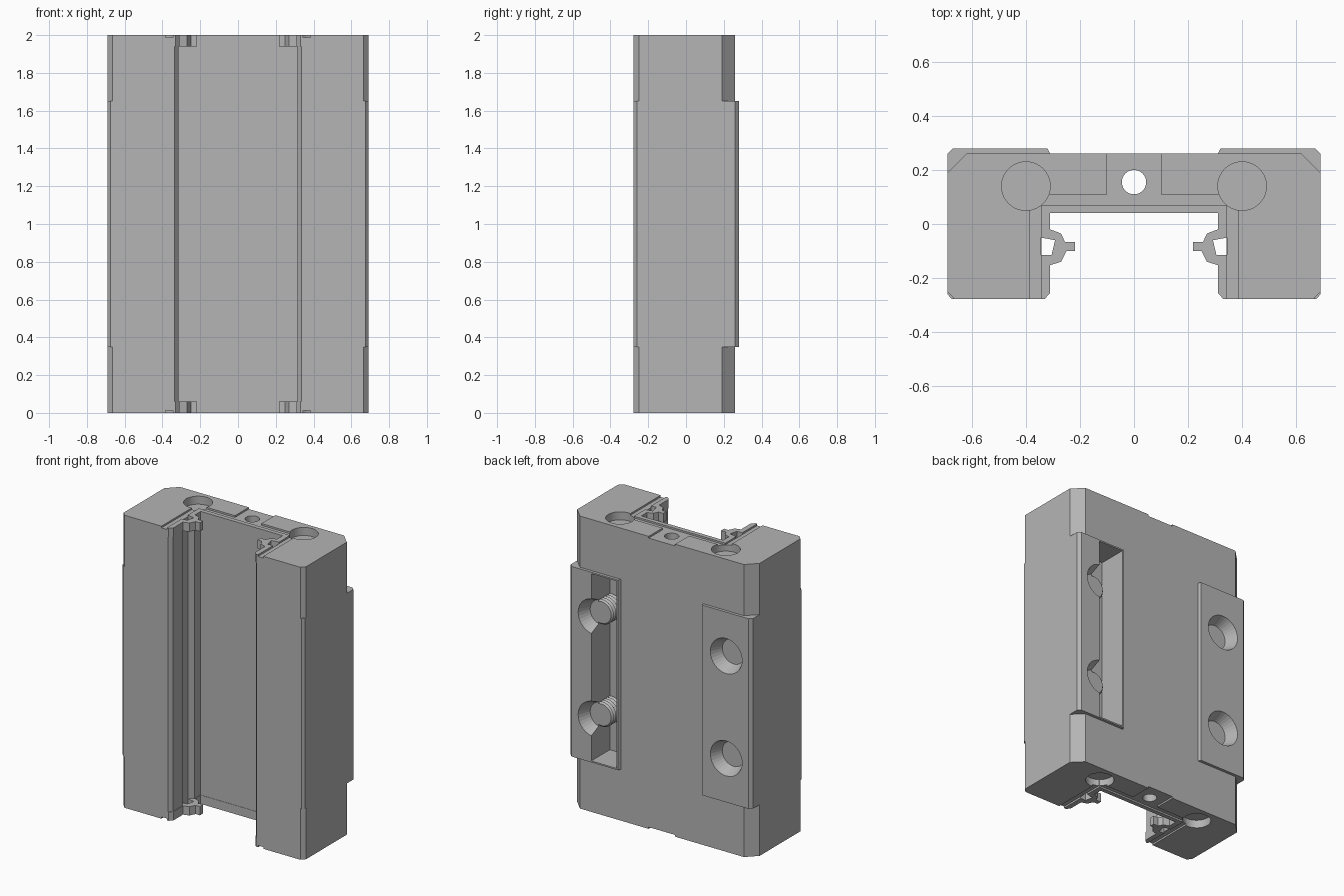
import bpy, bmesh, math

if "Cube" in bpy.data.objects:
    bpy.data.objects.remove(bpy.data.objects["Cube"])

steel = bpy.data.materials.new("light_grey")
steel.diffuse_color = (0.46, 0.46, 0.46, 1)
steel.use_nodes = True
steel.node_tree.nodes["Principled BSDF"].inputs["Base Color"].default_value = steel.diffuse_color


def finish(name, bm):
    bmesh.ops.recalc_face_normals(bm, faces=bm.faces)
    me = bpy.data.meshes.new(name)
    bm.to_mesh(me)
    bm.free()
    me.materials.append(steel)
    ob = bpy.data.objects.new(name, me)
    bpy.context.collection.objects.link(ob)
    return ob


def prism(name, pts, z0, z1):
    bm = bmesh.new()
    lo = [bm.verts.new((x, y, z0)) for x, y in pts]
    hi = [bm.verts.new((x, y, z1)) for x, y in pts]
    bm.faces.new(lo)
    bm.faces.new(hi)
    n = len(pts)
    for i in range(n):
        j = (i + 1) % n
        bm.faces.new((lo[i], lo[j], hi[j], hi[i]))
    return finish(name, bm)


def lathe_y(name, profile, cx, cz, n=32):
    # rings of (radius, y) around an axis parallel to y
    bm = bmesh.new()
    rings = [[bm.verts.new((cx + r * math.cos(2 * math.pi * i / n), y,
                            cz + r * math.sin(2 * math.pi * i / n))) for i in range(n)]
             for r, y in profile]
    for a, b in zip(rings, rings[1:]):
        for i in range(n):
            j = (i + 1) % n
            bm.faces.new((a[i], a[j], b[j], b[i]))
    bm.faces.new(rings[0])
    bm.faces.new(rings[-1])
    return finish(name, bm)


def circle(cx, cy, r, n=40):
    return [(cx + r * math.cos(2 * math.pi * i / n), cy + r * math.sin(2 * math.pi * i / n))
            for i in range(n)]


def mirrored(half):
    # half profile starts and ends on x = 0
    return half + [(-x, y) for x, y in reversed(half) if x > 0]


def cut(ob, cutters):
    for c in cutters:
        m = ob.modifiers.new("cut", 'BOOLEAN')
        m.operation = 'DIFFERENCE'
        m.solver = 'EXACT'
        m.object = c
    bpy.context.view_layer.update()
    dg = bpy.context.evaluated_depsgraph_get()
    me = bpy.data.meshes.new_from_object(ob.evaluated_get(dg))
    ob.modifiers.clear()
    ob.data = me


# Shared cutters
bore = prism("bore_cutter", circle(0, 0.155, 0.045), -0.1, 2.1)
cutters = [bore]

# Inner channel wall with ball groove, ending at the channel roof
channel = [(0.335, -0.277), (0.314, -0.252), (0.314, -0.15), (0.343, -0.12),
           (0.343, -0.05), (0.314, -0.02), (0.314, 0.042), (0, 0.042)]
cap_outer = [(0, 0.26), (0.62, 0.26), (0.69, 0.19), (0.69, -0.25), (0.665, -0.277)]

# Middle body with raised mounting pads
body = prism("carriage_body", mirrored(
    [(0, 0.26), (0.31, 0.26), (0.32, 0.28), (0.67, 0.28), (0.69, 0.26),
     (0.69, -0.26), (0.675, -0.277)] + channel), 0.35, 1.65)

# Countersunk screw holes, and the open pocket in one pad
body_cuts = [bore]
for sx in (-1, 1):
    for cz in (0.65, 1.35):
        body_cuts.append(lathe_y("countersink_cutter",
                                 [(0.12, 0.30), (0.12, 0.28), (0.085, 0.2)], sx * 0.5, cz))
pocket = prism("pocket_cutter", [(0.33, 0.08), (0.52, 0.08), (0.52, 0.3), (0.33, 0.3)],
               0.36, 1.64)
body_cuts.append(pocket)
cut(body, body_cuts)
cutters += body_cuts[1:]

# Threaded bolt sleeves seen in the pocket
for cz in (0.65, 1.35):
    ridges = [(0.085 if i % 2 else 0.074, 0.075 + 0.0125 * i) for i in range(11)]
    lathe_y("threaded_sleeve", ridges, 0.5, cz)

# End caps, repeated at the bottom and the top
notch = [(0.345, -0.05), (0.292, -0.06), (0.305, -0.115), (0.345, -0.115)]
lip = [(0.31, -0.152), (0.27, -0.14), (0.25, -0.1), (0.218, -0.1), (0.218, -0.067),
       (0.255, -0.067), (0.27, -0.035), (0.31, -0.02)]
for end, flip in (("bottom", False), ("top", True)):
    def span(a, b):
        return (2 - b, 2 - a) if flip else (a, b)

    wells = [prism("well_cutter", circle(sx * 0.4, 0.14, 0.09), *span(-0.05, 0.055))
             for sx in (-1, 1)]
    cutters += wells

    # cap core and recessed plate
    cut(prism(end + "_cap_core", mirrored(cap_outer + channel), *span(0.06, 0.35)), [bore])
    cut(prism(end + "_cap_plate", mirrored(
        cap_outer + [(0.345, -0.277), (0.345, 0.07), (0, 0.07)]),
        *span(0.012, 0.06)), [bore] + wells)

    # raised shoulders either side of the recess
    for sx, well in zip((-1, 1), wells):
        pts = [(0.1, 0.26)] + cap_outer[1:] + [(0.385, -0.277), (0.385, 0.11), (0.1, 0.11)]
        cut(prism(end + "_cap_shoulder", [(sx * x, y) for x, y in pts],
                  *span(0, 0.012)), [well])

    # thin wiper seal with rail lips
    prism(end + "_wiper_seal", mirrored(
        [(0, 0.07), (0.345, 0.07)] + notch +
        [(0.345, -0.277), (0.33, -0.277), (0.31, -0.255)] + lip +
        [(0.31, 0.04), (0, 0.04)]), *span(0, 0.06))

# Cutters have been applied
for c in cutters:
    bpy.data.objects.remove(c)
